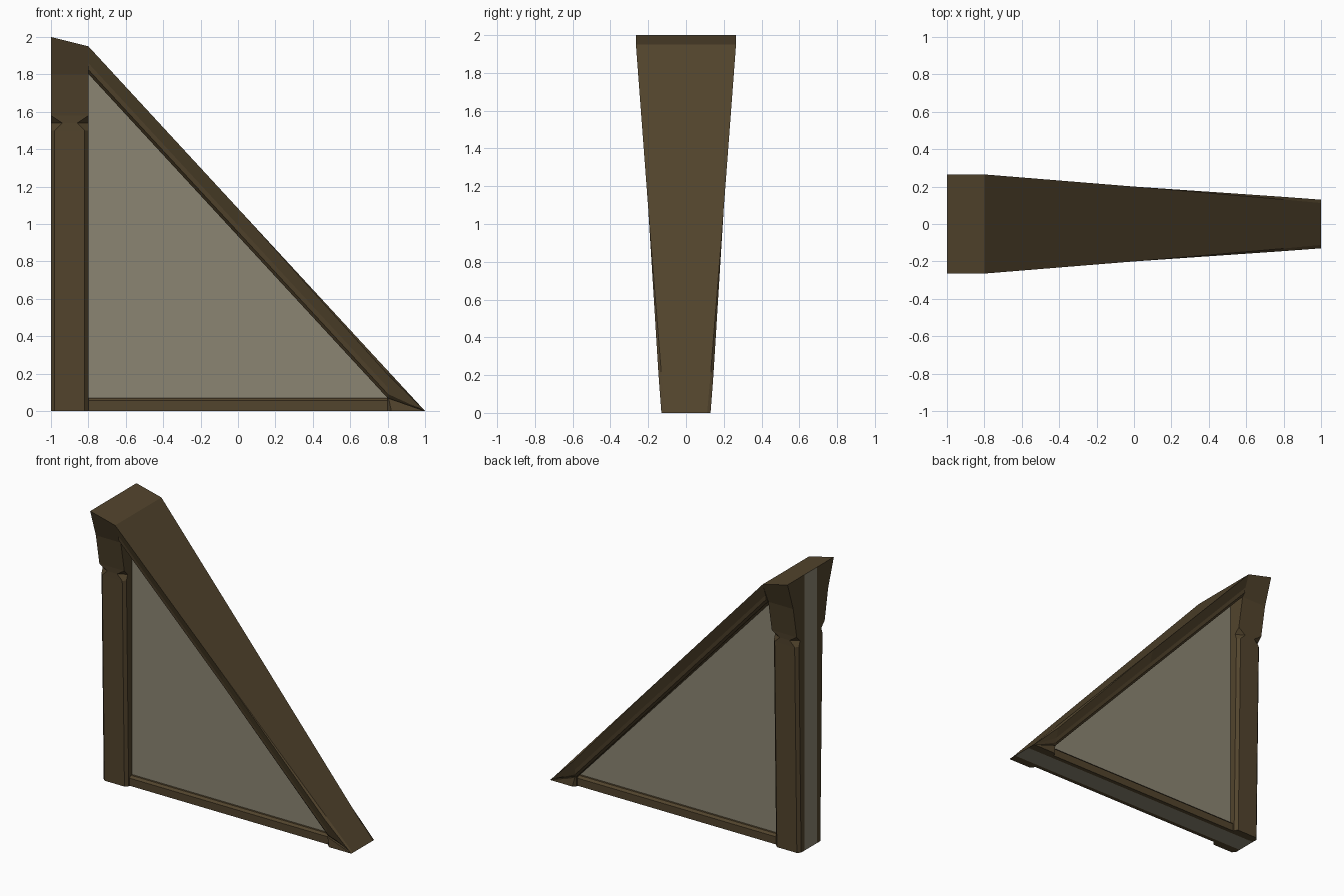
import bpy, bmesh

if "Cube" in bpy.data.objects:
    bpy.data.objects.remove(bpy.data.objects["Cube"])


def material(name, color):
    m = bpy.data.materials.new(name)
    m.diffuse_color = (*color, 1)
    m.use_nodes = True
    m.node_tree.nodes["Principled BSDF"].inputs["Base Color"].default_value = m.diffuse_color
    return m


WOOD = material("dark_wood", (0.085, 0.058, 0.026))
PLASTER = material("plaster", (0.26, 0.235, 0.17))
CORE = 0.07  # half thickness of the plaster core


def loft(name, rings, mats=(WOOD,), mirror=True):
    """Skin a list of equal-length rings, cap the ends, mirror front to back."""
    bm = bmesh.new()
    loops = [[bm.verts.new(p) for p in ring] for ring in rings]
    n = len(loops[0])
    for a, b in zip(loops, loops[1:]):
        for i in range(n):
            j = (i + 1) % n
            bm.faces.new((a[i], a[j], b[j], b[i]))
    bm.faces.new(loops[0])
    bm.faces.new(loops[-1])
    bmesh.ops.remove_doubles(bm, verts=bm.verts[:], dist=1e-4)
    bmesh.ops.dissolve_degenerate(bm, edges=bm.edges[:], dist=1e-5)
    bmesh.ops.recalc_face_normals(bm, faces=bm.faces[:])
    me = bpy.data.meshes.new(name)
    bm.to_mesh(me)
    bm.free()
    for m in mats:
        me.materials.append(m)
    ob = bpy.data.objects.new(name, me)
    bpy.context.collection.objects.link(ob)
    if mirror:
        mod = ob.modifiers.new("front_to_back", 'MIRROR')
        mod.use_axis = (False, True, False)
        mod.use_mirror_merge = False
    return ob


# Plaster core, exposed on the left end and underside, wood along its top
outline = [(-1, 0), (1, 0), (-0.8, 1.95), (-1, 2)]
core = loft("plaster_core", [[(x, y, z) for x, z in outline] for y in (-CORE, CORE)],
            (PLASTER, WOOD), mirror=False)
for f in core.data.polygons:
    f.material_index = int(f.normal.z > 0.2)

# Post with chamfered corners, notched chamfer stops and a flared head
# levels: z on the left, z on the right, half depth, chamfer in x, chamfer in y
levels = [(0, 0, .13, .02, .02), (1.5, 1.5, .155, .02, .02),
          (1.54, 1.54, .156, .06, .035), (1.58, 1.58, .16, 0, 0),
          (1.8, 1.8, .2, 0, 0), (2, 1.95, .265, 0, 0)]
rings = []
for zl, zr, d, cx, cy in levels:
    rings.append([(-1, -CORE, zl), (-1, cy - d, zl), (-1 + cx, -d, zl),
                  (-.8 - cx, -d, zr), (-.8, cy - d, zr), (-.8, -CORE, zr)])
loft("post", rings)

# Bottom rail with a chamfered upper edge
rail = [(CORE, 0), (.1, 0), (.1, .055), (.085, .07), (CORE, .07)]
loft("bottom_rail", [[(x, -y, z) for y, z in rail] for x in (-.8, .8)])

# Sloping brace, tapering in width toward its foot
# stations: x, height scale, outer, middle and inner half depths, edge chamfer
stations = [(-.8, 1, .265, .23, .2, 0), (0, 1, .2, .17, .145, 0),
            (.8, 1, .145, .13, .11, .014), (1, 0, .13, .125, .11, .018)]
rings = []
for x, s, w, m, l, c in stations:
    top = 1.95 * (1 - x) / 1.8
    section = [(CORE, 0), (w - c, 0), (w, c * 1.5), (m, .09),
               (m - .005, .125), (l, .148), (CORE, .148)]
    rings.append([(x, -y, top - d * s) for y, d in section])
loft("sloping_brace", rings)

# Wedge foot block under the end of the brace
loft("foot_block", [[(.8, -y0, 0), (1, -y0, 0), (.8, -y0, .07)] for y0 in (CORE, .11)]
     + [[(.82, -.13, 0), (1, -.13, 0), (.805, -.125, .068)]])
